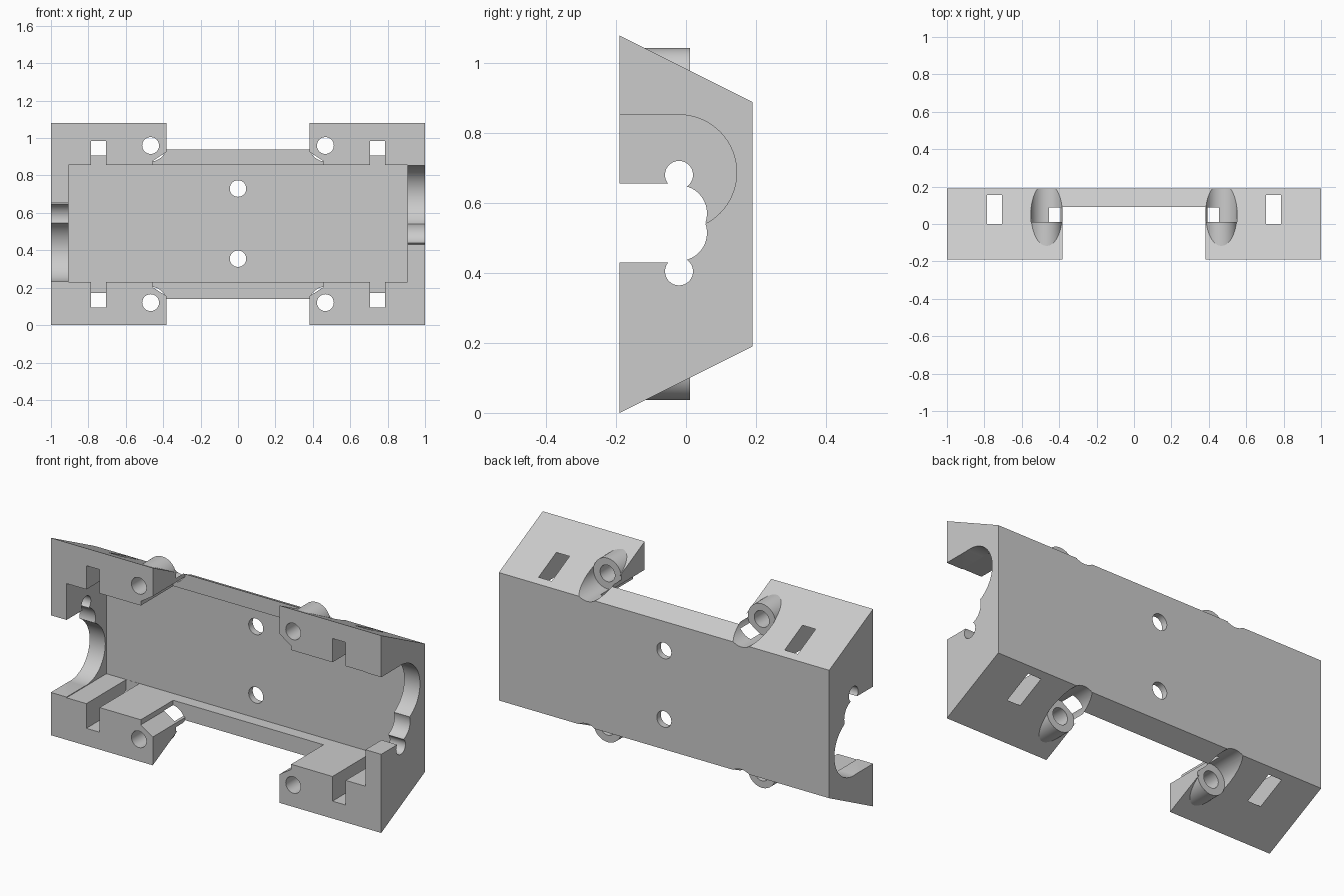
import bpy
import bmesh
import math
from mathutils import Vector

cube = bpy.data.objects.get("Cube")
if cube:
    bpy.data.objects.remove(cube, do_unlink=True)

grey = bpy.data.materials.new("light grey plastic")
grey.use_nodes = True
COLOUR = (0.6, 0.6, 0.6, 1)
grey.diffuse_color = COLOUR
grey.node_tree.nodes["Principled BSDF"].inputs["Base Color"].default_value = COLOUR

H = 1.08       # overall height
MID = H / 2


def prism(name, points, axis, lo, hi):
    """Extrude a profile along x (points are y, z) or y (points are x, z)."""
    bm = bmesh.new()
    if axis == "x":
        verts = [bm.verts.new((lo, a, b)) for a, b in points]
        step = Vector((hi - lo, 0, 0))
    else:
        verts = [bm.verts.new((a, lo, b)) for a, b in points]
        step = Vector((0, hi - lo, 0))
    face = bm.faces.new(verts)
    grown = bmesh.ops.extrude_face_region(bm, geom=[face])["geom"]
    bmesh.ops.translate(bm, vec=step, verts=[g for g in grown if isinstance(g, bmesh.types.BMVert)])
    bmesh.ops.recalc_face_normals(bm, faces=bm.faces)
    mesh = bpy.data.meshes.new(name)
    bm.to_mesh(mesh)
    bm.free()
    mesh.materials.append(grey)
    ob = bpy.data.objects.new(name, mesh)
    bpy.context.collection.objects.link(ob)
    return ob


def rect(a0, a1, b0, b1):
    return [(a0, b0), (a1, b0), (a1, b1), (a0, b1)]


def circle(a, b, r, n=64):
    return [(a + r * math.cos(math.tau * i / n), b + r * math.sin(math.tau * i / n)) for i in range(n)]


def combine(tool, operation="DIFFERENCE"):
    tool.hide_render = True
    mod = body.modifiers.new("shape", "BOOLEAN")
    mod.operation = operation
    mod.solver = "EXACT"
    mod.object = tool
    bpy.context.view_layer.objects.active = body
    bpy.ops.object.modifier_apply(modifier=mod.name)
    bpy.data.objects.remove(tool, do_unlink=True)


def cut(points, axis, lo, hi):
    combine(prism("cutter", points, axis, lo, hi))


# Wedge-sided block, hollowed from the front, with a wide gap in the middle
body = prism("mount_body", [(-0.19, 0), (0.19, 0.19), (0.19, 0.89), (-0.19, H)], "x", -1, 1)
cut(rect(-0.905, 0.905, 0.23, 0.855), "y", -0.4, 0.155)
for low, high in ((-0.2, 0.5), (0.5, 1.3)):
    cut(rect(-0.383, 0.383, low, high), "y", -0.4, 0.09)

# Four corners: strap slot, screw boss with recess, and inner corner chamfer
for sx in (-1, 1):
    for sz in (-1, 1):
        def corner(points):
            return [(sx * x, MID + sz * (z - MID)) for x, z in points]

        cut(corner(rect(0.705, 0.785, 0.8, 0.985)), "y", -0.4, 0.154)
        screw = corner(circle(0.467, 0.96, 0.085))
        cut(screw, "y", 0.012, 0.4)
        boss = prism("screw_boss", corner(circle(0.467, 0.96, 0.0835)), "y", -0.16, 0.012)
        combine(boss, "UNION")
        cut(corner([(0.36, 0.84), (0.455, 0.84), (0.455, 0.878), (0.383, 0.925), (0.36, 0.925)]),
            "y", -0.4, 0.0895)
        cut(corner(circle(0.467, 0.96, 0.045)), "y", -0.4, 0.4)

# Bearing openings in the end walls, the right one turned upside down
for s in (-1, 1):
    lo, hi = sorted((s * 0.88, s * 1.1))
    for shape in (circle(-0.02, 0.688, 0.165), rect(-0.4, -0.021, 0.43, 0.852),
                  circle(-0.02, 0.515, 0.08), circle(-0.02, 0.405, 0.04)):
        cut([(y, MID + 0.003 + s * (z - MID - 0.003)) for y, z in shape], "x", lo, hi)

# Two mounting holes in the back plate
for z in (0.355, 0.73):
    cut(circle(0, z, 0.044), "y", -0.4, 0.4)

bpy.ops.object.select_all(action="DESELECT")
body.select_set(True)
bpy.context.view_layer.objects.active = body
bpy.ops.object.shade_smooth_by_angle(angle=math.radians(25))
